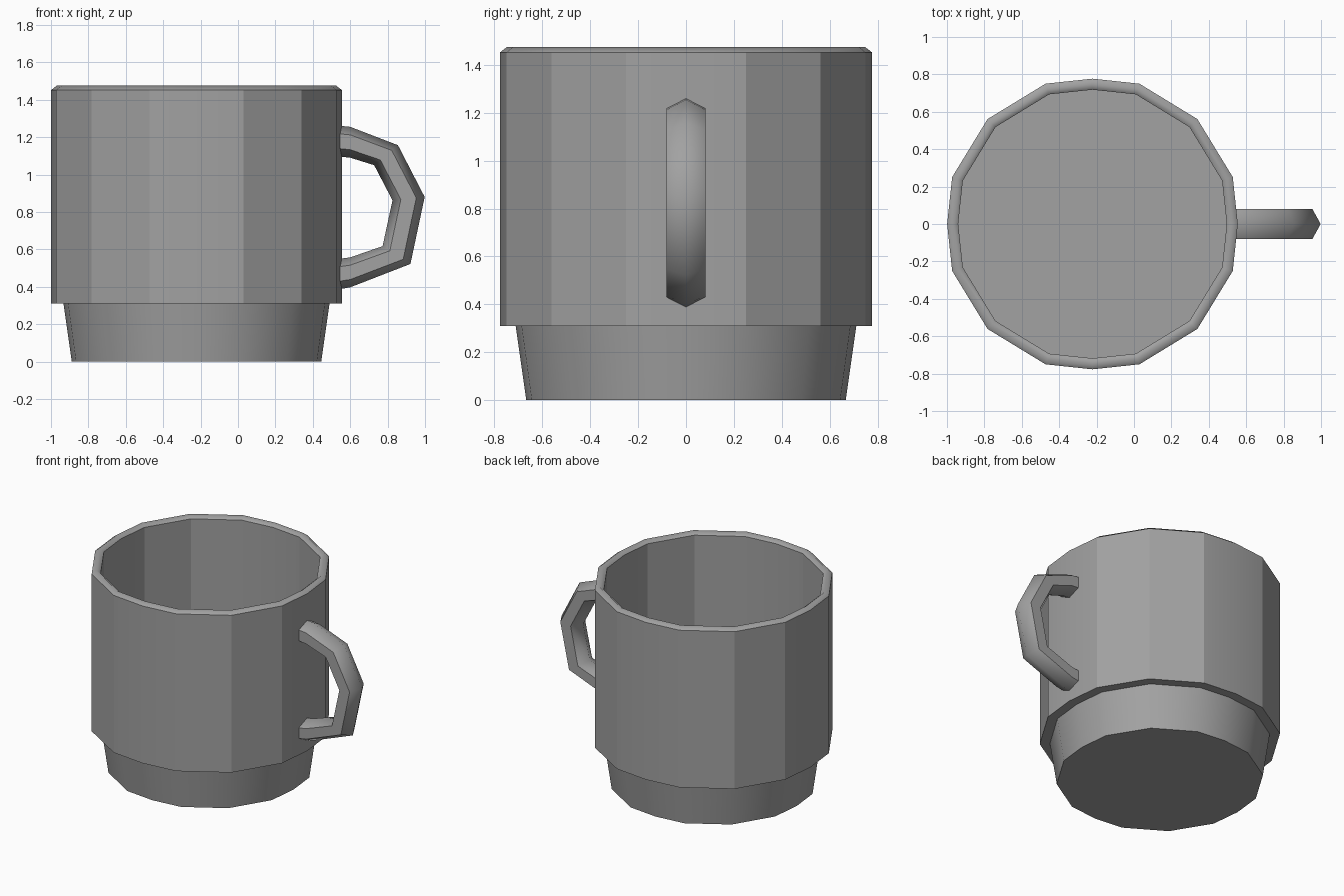
import bpy
import bmesh
from math import radians, sin, cos
from mathutils import Vector

cube = bpy.data.objects.get("Cube")
if cube:
    bpy.data.objects.remove(cube, do_unlink=True)

# One plain grey for the whole mug
grey = bpy.data.materials.new("grey")
grey.use_nodes = True
color = (0.36, 0.36, 0.36, 1)
grey.diffuse_color = color
bsdf = next(n for n in grey.node_tree.nodes if n.type == "BSDF_PRINCIPLED")
bsdf.inputs["Base Color"].default_value = color

CENTER_X = -0.222

# Faceted round outline: four corners per quarter, unevenly spaced
CORNERS = [(0, 1.0), (18.5, 1.018), (45, 1.021), (71.5, 1.018)]
OUTLINE = [(r * cos(radians(a + 90 * q)), r * sin(radians(a + 90 * q)))
           for q in range(4) for a, r in CORNERS]


def loft(name, rings, cap_start, cap_end, smooth_angle):
    """Skin a list of closed rings and optionally cap the ends."""
    bm = bmesh.new()
    loops = [[bm.verts.new(p) for p in ring] for ring in rings]
    for a, b in zip(loops, loops[1:]):
        n = len(a)
        for i in range(n):
            j = (i + 1) % n
            bm.faces.new((a[i], a[j], b[j], b[i]))
    if cap_start:
        bm.faces.new(loops[0])
    if cap_end:
        bm.faces.new(loops[-1])
    bmesh.ops.recalc_face_normals(bm, faces=bm.faces)
    mesh = bpy.data.meshes.new(name)
    bm.to_mesh(mesh)
    bm.free()
    mesh.materials.append(grey)
    obj = bpy.data.objects.new(name, mesh)
    bpy.context.collection.objects.link(obj)
    bpy.ops.object.select_all(action="DESELECT")
    obj.select_set(True)
    bpy.context.view_layer.objects.active = obj
    bpy.ops.object.shade_smooth_by_angle(angle=radians(smooth_angle))
    return obj


def round_rings(profile):
    return [[Vector((CENTER_X + r * x, r * y, z)) for x, y in OUTLINE]
            for r, z in profile]


# Cup wall: underside ledge, outer wall
loft("outer_wall", round_rings([(0.70, 0.31), (0.777, 0.31), (0.777, 1.452)]),
     False, False, 15)

# Inner wall and floor, facing into the cup
lining = loft("inner_wall", round_rings([(0.718, 1.452), (0.718, 0.33)]),
              False, True, 15)
lining.data.flip_normals()

# Softly rounded lip joining the two walls
loft("rim", round_rings([(0.777, 1.452), (0.747, 1.475), (0.718, 1.452)]),
     False, False, 85)

# Tapered foot
loft("base", round_rings([(0.667, 0), (0.712, 0.315)]), True, True, 40)

# Handle: six-sided section between an outer and an inner side path
OUTER = [(0.53, 1.262), (0.60, 1.255), (0.855, 1.157), (0.998, 0.88),
         (0.922, 0.522), (0.60, 0.397), (0.53, 0.385)]
INNER = [(0.53, 1.097), (0.60, 1.09), (0.728, 1.05), (0.826, 0.862),
         (0.773, 0.617), (0.60, 0.557), (0.53, 0.548)]
SECTION = [(0, 0), (0.26, 1), (0.74, 1), (1, 0), (0.74, -1), (0.26, -1)]
HALF_WIDTH = 0.081
handle_rings = []
for (ox, oz), (ix, iz) in zip(OUTER, INNER):
    outer, inner = Vector((ox, 0, oz)), Vector((ix, 0, iz))
    handle_rings.append([outer.lerp(inner, t) + Vector((0, HALF_WIDTH * s, 0))
                         for t, s in SECTION])
loft("handle", handle_rings, True, True, 59)
